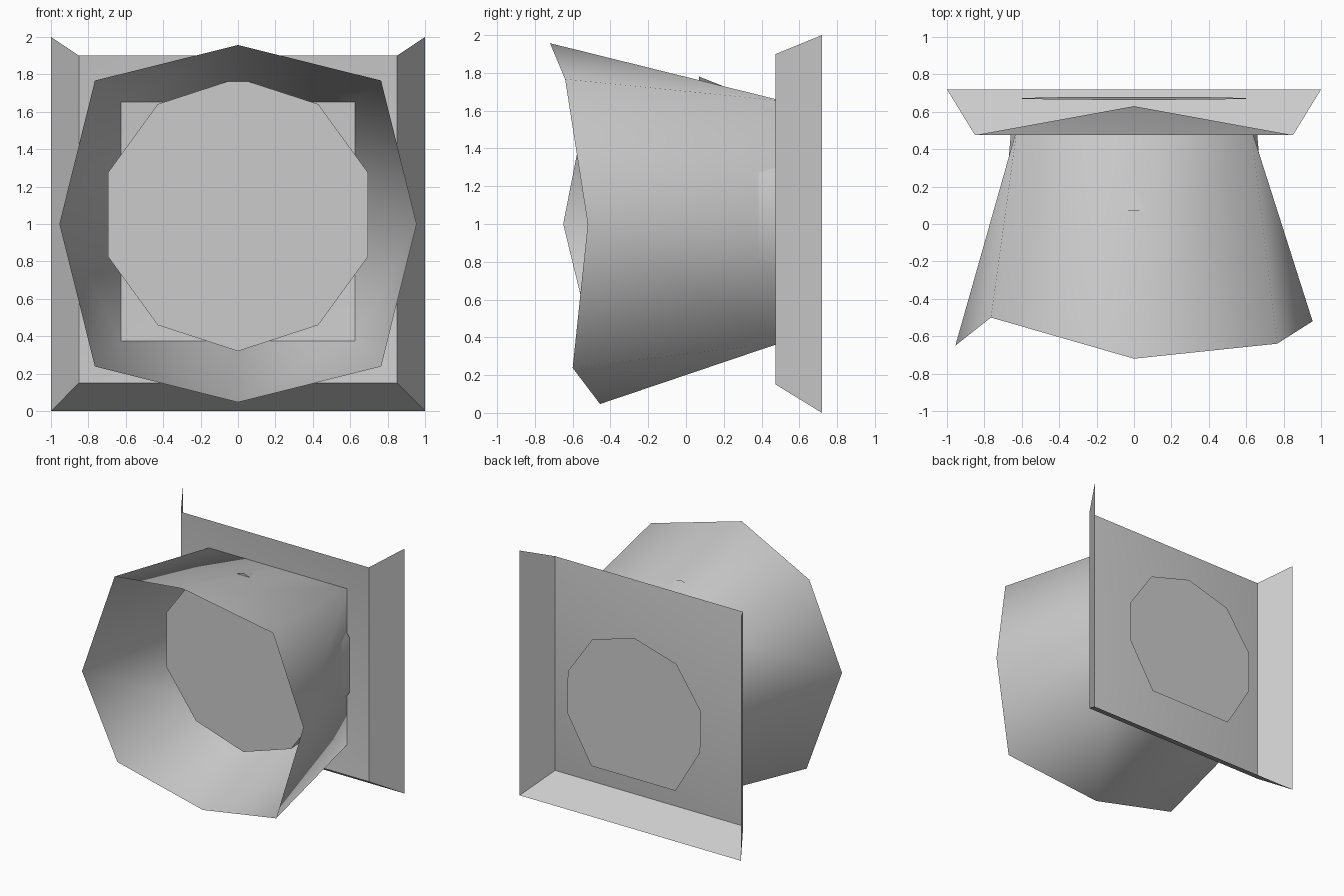
import bpy, math

if "Cube" in bpy.data.objects:
    bpy.data.objects.remove(bpy.data.objects["Cube"])


def make(name, verts, faces, angle=40):
    """Build a mesh object, smooth except across sharp creases."""
    mesh = bpy.data.meshes.new(name)
    mesh.from_pydata(verts, [], faces)
    mesh.update()
    obj = bpy.data.objects.new(name, mesh)
    bpy.context.collection.objects.link(obj)
    bpy.ops.object.select_all(action='DESELECT')
    obj.select_set(True)
    bpy.context.view_layer.objects.active = obj
    bpy.ops.object.shade_smooth_by_angle(angle=math.radians(angle))
    return obj


def bridge(a, b, n):
    """Quads between two closed rings starting at indices a and b."""
    return [(a + i, a + (i + 1) % n, b + (i + 1) % n, b + i) for i in range(n)]


# Backing frame: shallow pyramid panel with flared left, bottom and right flanges
inner = [(-.85, .475, 1.9), (-.85, .475, .15), (.85, .475, .15), (.85, .475, 1.9)]
outer = [(-1, .72, 2), (-1, .72, 0), (1, .72, 0), (1, .72, 2)]
panel = bridge(0, 4, 4)[:3] + [(i, (i + 1) % 4, 8) for i in range(4)]
make("backing_frame", inner + outer + [(0, .63, 1.02)], panel)

# Hood: ragged eight-sided mouth narrowing to a square throat
mouth = [(0, -.72, 1.957), (.765, -.64, 1.767), (.955, -.52, 1.0), (.765, -.60, .238),
         (0, -.455, .047), (-.765, -.465, .238), (-.955, -.65, 1.0), (-.765, -.50, 1.767)]
steps = [(0, 1), (1, 1), (1, 0), (1, -1), (0, -1), (-1, -1), (-1, 0), (-1, 1)]
throat = [(.625 * sx, .515, 1.013 + .638 * sz) for sx, sz in steps]
# each panel folds from the mouth's mid-side point to the throat's corner
hood_faces = []
for i, (a, b, c, d) in enumerate(bridge(0, 8, 8)):
    hood_faces += [(a, b, c), (a, c, d)] if i % 2 == 0 else [(a, b, d), (b, c, d)]
make("hood", mouth + throat, hood_faces, 120)

# Ten-sided inner drum: flat face disc with a wall tapering back into the panel
angles = [math.radians(90 + 36 * i) for i in range(10)]
disc = [(.73 * math.cos(a), .07, 1.05 + .73 * math.sin(a)) for a in angles]
right = [(0, 1.61), (.41, 1.58), (.657, 1.27), (.657, .815), (.41, .46), (0, .40)]
back = [(-x, .5, z) for x, z in right] + [(x, .5, z) for x, z in right[-2:0:-1]]
make("inner_drum", disc + back, [tuple(range(10))] + bridge(0, 10, 10))

# Rear disc behind the panel: flat-bottomed and slightly tilted
half = [(.38, 1.42), (.6, 1.10), (.6, .76), (.38, .39)]
outline = [(0, 1.53)] + half + [(-x, z) for x, z in reversed(half)]
make("rear_disc", [(x, .671 + .013 * (.95 - z), z) for x, z in outline], [tuple(range(9))])
